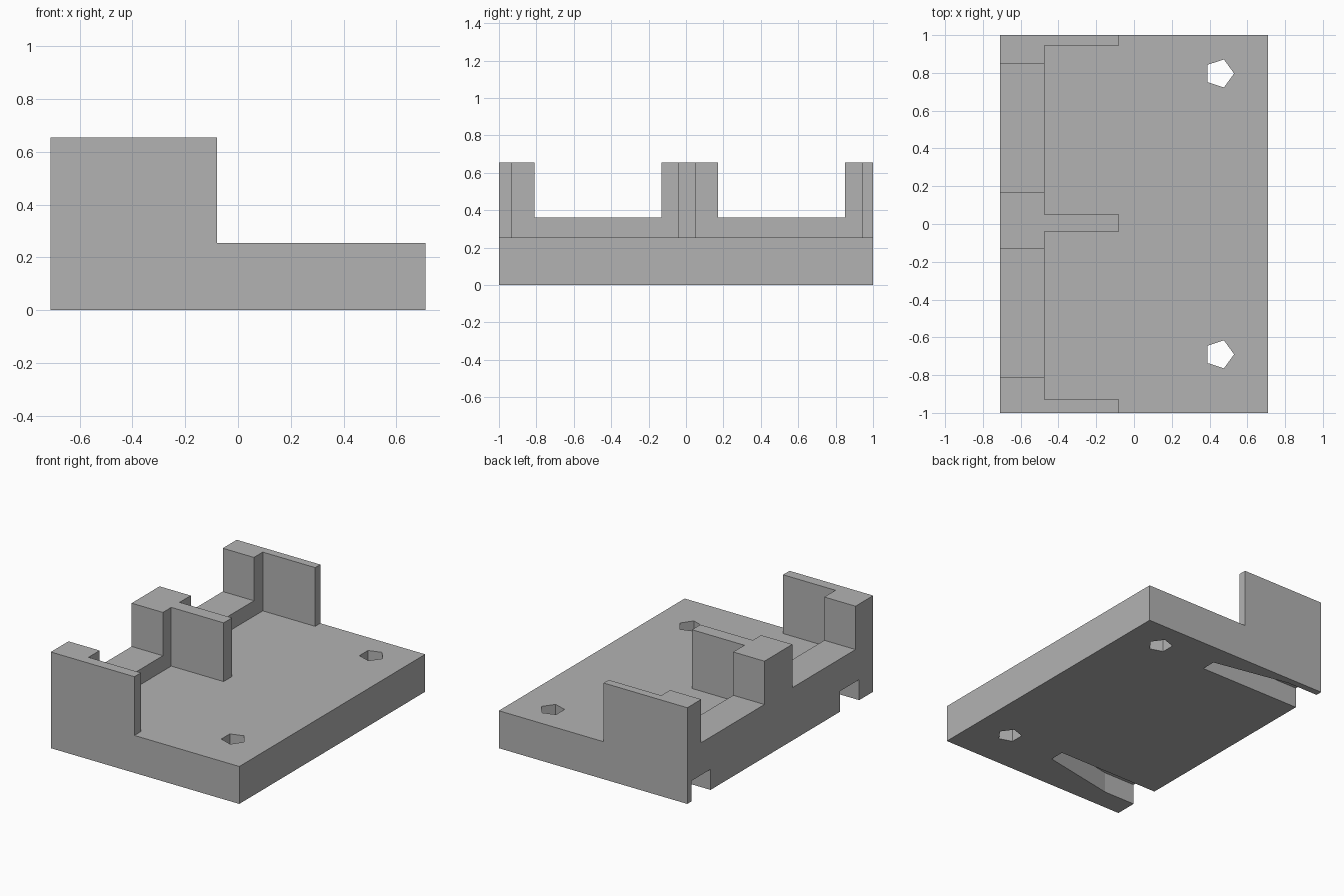
import bpy, bmesh, math

if "Cube" in bpy.data.objects:
    bpy.data.objects.remove(bpy.data.objects["Cube"], do_unlink=True)

grey = bpy.data.materials.new("plain grey")
grey.use_nodes = True
colour = (0.45, 0.45, 0.45, 1)
grey.diffuse_color = colour
grey.node_tree.nodes["Principled BSDF"].inputs["Base Color"].default_value = colour


def prism(name, outline, z0, z1):
    """Extrude a flat outline from z0 up to z1."""
    bm = bmesh.new()
    face = bm.faces.new([bm.verts.new((x, y, z0)) for x, y in outline])
    top = bmesh.ops.extrude_face_region(bm, geom=[face])["geom"]
    verts = [v for v in top if isinstance(v, bmesh.types.BMVert)]
    bmesh.ops.translate(bm, verts=verts, vec=(0, 0, z1 - z0))
    bmesh.ops.recalc_face_normals(bm, faces=bm.faces)
    mesh = bpy.data.meshes.new(name)
    bm.to_mesh(mesh)
    bm.free()
    mesh.materials.append(grey)
    obj = bpy.data.objects.new(name, mesh)
    bpy.context.collection.objects.link(obj)
    return obj


def block(name, x0, x1, y0, y1, z0, z1):
    return prism(name, [(x0, y0), (x1, y0), (x1, y1), (x0, y1)], z0, z1)


def combine(target, tool, operation):
    """Apply a boolean and discard the tool object."""
    mod = target.modifiers.new(operation, "BOOLEAN")
    mod.operation, mod.object, mod.solver = operation, tool, "EXACT"
    bpy.context.view_layer.objects.active = target
    bpy.ops.object.modifier_apply(modifier=mod.name)
    bpy.data.objects.remove(tool, do_unlink=True)


BACK, RAIL, FIN, FRONT = -0.71, -0.475, -0.08, 0.71
FLOOR, SILL, TOP = 0.255, 0.36, 0.655

# Base plate with a low sill along one long side
base = block("bracket_base", BACK, FRONT, -1, 1, 0, FLOOR)
combine(base, block("sill", BACK, RAIL, -1, 1, 0.2, SILL), "UNION")

# Three posts, each with a thin fin reaching over the plate
for post, fin in [((-1, -0.81), (-1, -0.93)),
                  ((-0.13, 0.17), (-0.04, 0.05)),
                  ((0.85, 1), (0.945, 1))]:
    combine(base, block("post", BACK, RAIL, *post, 0.2, TOP), "UNION")
    combine(base, block("fin", BACK, FIN, *fin, 0.2, TOP), "UNION")

# Flared slots under the plate, open at the sill side
for inner, narrow, wide in [(0.75, 0.85, 0.955), (-0.645, -0.747, -0.85)]:
    outline = [(BACK - 0.1, inner), (0.055, inner), (0.055, narrow),
               (RAIL, wide), (BACK - 0.1, wide)]
    combine(base, prism("slot", outline, -0.1, 0.14), "DIFFERENCE")

# Five-sided screw holes
for y in (0.797, -0.69):
    corners = [(0.452 + 0.078 * math.cos(a), y + 0.078 * math.sin(a))
               for a in (i * math.tau / 5 for i in range(5))]
    combine(base, prism("hole", corners, -0.1, 0.5), "DIFFERENCE")

# Merge leftover seams on flat faces
bm = bmesh.new()
bm.from_mesh(base.data)
bmesh.ops.remove_doubles(bm, verts=bm.verts, dist=0.0001)
bmesh.ops.dissolve_limit(bm, angle_limit=0.01, verts=bm.verts, edges=bm.edges)
for f in bm.faces:
    f.material_index = 0
bm.to_mesh(base.data)
bm.free()
